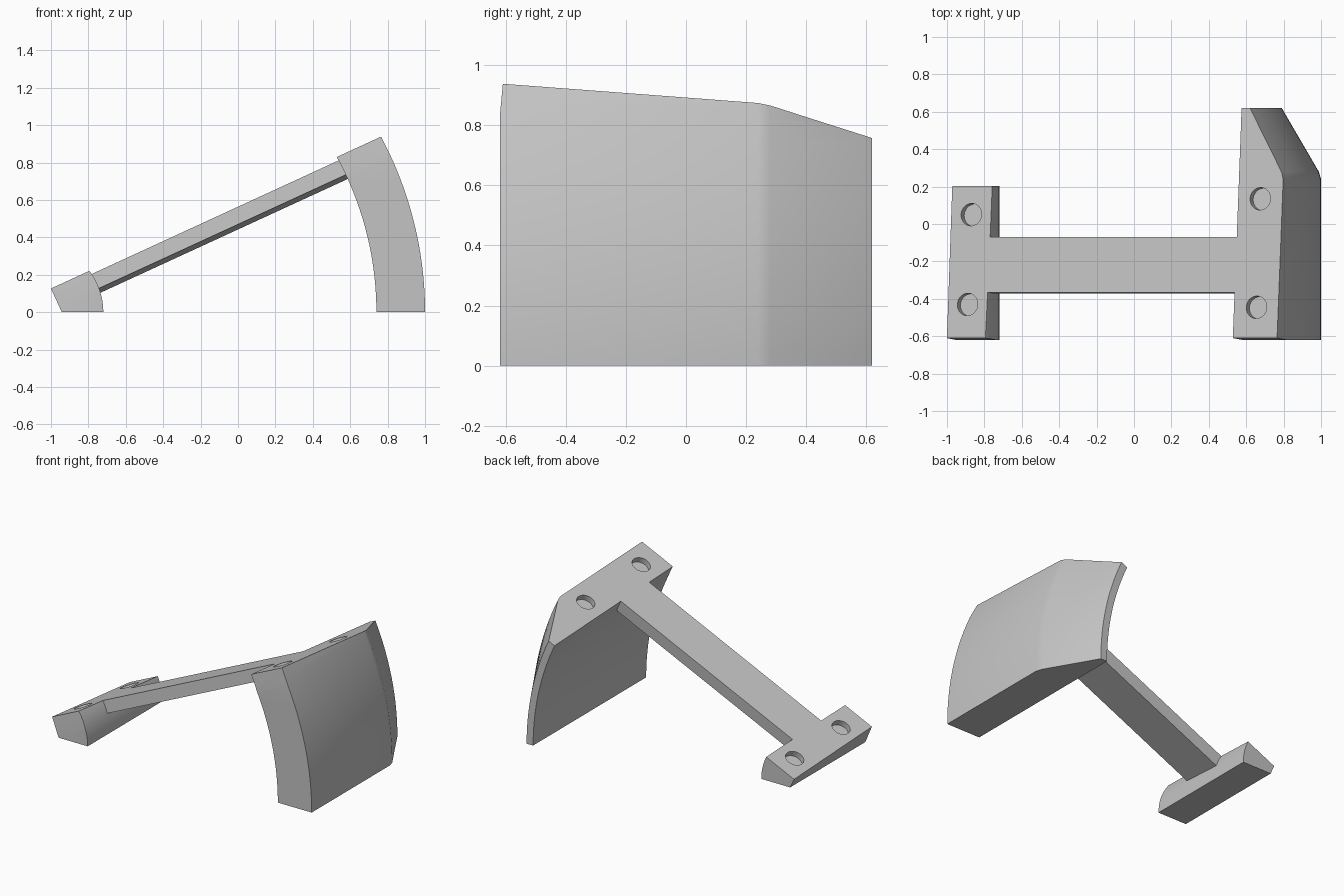
import bpy, bmesh
from math import sqrt
from mathutils import Vector, Matrix

if "Cube" in bpy.data.objects:
    bpy.data.objects.remove(bpy.data.objects["Cube"], do_unlink=True)

grey = bpy.data.materials.new("plain grey")
grey.use_nodes = True
grey.diffuse_color = (0.55, 0.55, 0.55, 1)
grey.node_tree.nodes["Principled BSDF"].inputs["Base Color"].default_value = grey.diffuse_color

# Tilted frame of the shared top plane
U = Vector((1, 0, 0.46)).normalized()
N = Vector((-0.46, 0.093, 1)).normalized()
V = N.cross(U)
ORIGIN = Vector((0, 0, 0.53))
FRAME = Matrix((U, V, N)).transposed().to_4x4()


def on_plane(x, y):
    return Vector((x, y, ORIGIN.z + 0.46 * x - 0.093 * y))


def make(name, bm):
    bmesh.ops.recalc_face_normals(bm, faces=bm.faces)
    mesh = bpy.data.meshes.new(name)
    bm.to_mesh(mesh)
    bm.free()
    mesh.materials.append(grey)
    ob = bpy.data.objects.new(name, mesh)
    bpy.context.collection.objects.link(ob)
    return ob


def trim(bm, point, normal):
    """Cut away everything on the normal's side and cap the cut."""
    bmesh.ops.bisect_plane(bm, geom=bm.verts[:] + bm.edges[:] + bm.faces[:],
                           plane_co=point, plane_no=normal, clear_outer=True)
    bmesh.ops.holes_fill(bm, edges=[e for e in bm.edges if e.is_boundary], sides=0)


def loft(sections):
    """Solid through a row of matching closed xz outlines, each at its own y."""
    bm = bmesh.new()
    rings = [[bm.verts.new((x, y, z)) for x, z in pts] for y, pts in sections]
    for a, b in zip(rings, rings[1:]):
        for i in range(len(a)):
            j = (i + 1) % len(a)
            bm.faces.new((a[i], a[j], b[j], b[i]))
    bm.faces.new(rings[0])
    bm.faces.new(rings[-1])
    return bm


def arc(centre, radius, top, steps):
    zs = [top * i / steps for i in range(steps + 1)]
    return [(centre + sqrt(radius ** 2 - z ** 2), z) for z in zs]


def combine(ob, other, operation):
    mod = ob.modifiers.new(operation, "BOOLEAN")
    mod.operation = operation
    mod.solver = "EXACT"
    mod.object = other
    bpy.ops.object.select_all(action="DESELECT")
    bpy.context.view_layer.objects.active = ob
    ob.select_set(True)
    bpy.ops.object.modifier_apply(modifier=mod.name)
    bpy.data.objects.remove(other, do_unlink=True)


# Large curved shoe, tapering to a thin edge at the back
inner = arc(-0.99, 1.73, 1.1, 28)
outlines = [(y, inner + arc(-0.99, r, 1.1, 28)[::-1])
            for y, r in ((-0.62, 1.99), (0.24, 1.99), (0.28, 1.978), (0.62, 1.78))]
bm = loft(outlines)
trim(bm, on_plane(0.53, -0.61), -V)
bracket = make("curved_bracket", bm)

# Small shoe with a rounded inner side
small = [(-0.942, 0)] + arc(-1.085, 0.365, 0.3, 14) + [(-1.08, 0.3)]
bm = loft([(-0.62, small), (0.203, small)])
trim(bm, on_plane(-1, -0.61), -V)
small_shoe = make("small_shoe", bm)

# Straight arm joining the shoes
x0, x1, y0, y1, depth = -0.87, 0.65, -0.365, -0.07, 0.086
bm = bmesh.new()
bmesh.ops.create_cube(bm, size=1)
centre = on_plane((x0 + x1) / 2, (y0 + y1) / 2)
size = Matrix.Diagonal(((x1 - x0) / U.x, (y1 - y0) / V.y, 2 * depth, 1))
bm.transform(Matrix.Translation(centre) @ FRAME @ size)
arm = make("arm", bm)

combine(bracket, small_shoe, "UNION")
combine(bracket, arm, "UNION")

# Level all tops on one tilted plane
bm = bmesh.new()
bm.from_mesh(bracket.data)
trim(bm, ORIGIN, N)
bmesh.ops.recalc_face_normals(bm, faces=bm.faces)
bm.to_mesh(bracket.data)
bm.free()

# Blind screw holes
for x, y in ((0.675, 0.135), (0.655, -0.445), (-0.87, 0.05), (-0.89, -0.43)):
    bm = bmesh.new()
    bmesh.ops.create_cone(bm, cap_ends=True, segments=40, radius1=0.06, radius2=0.06, depth=0.08)
    bm.transform(Matrix.Translation(on_plane(x, y)) @ FRAME)
    cutter = make("hole_cutter", bm)
    cutter.hide_render = True
    combine(bracket, cutter, "DIFFERENCE")

bpy.context.view_layer.objects.active = bracket
bracket.select_set(True)
bpy.ops.object.shade_smooth_by_angle(angle=0.4)
